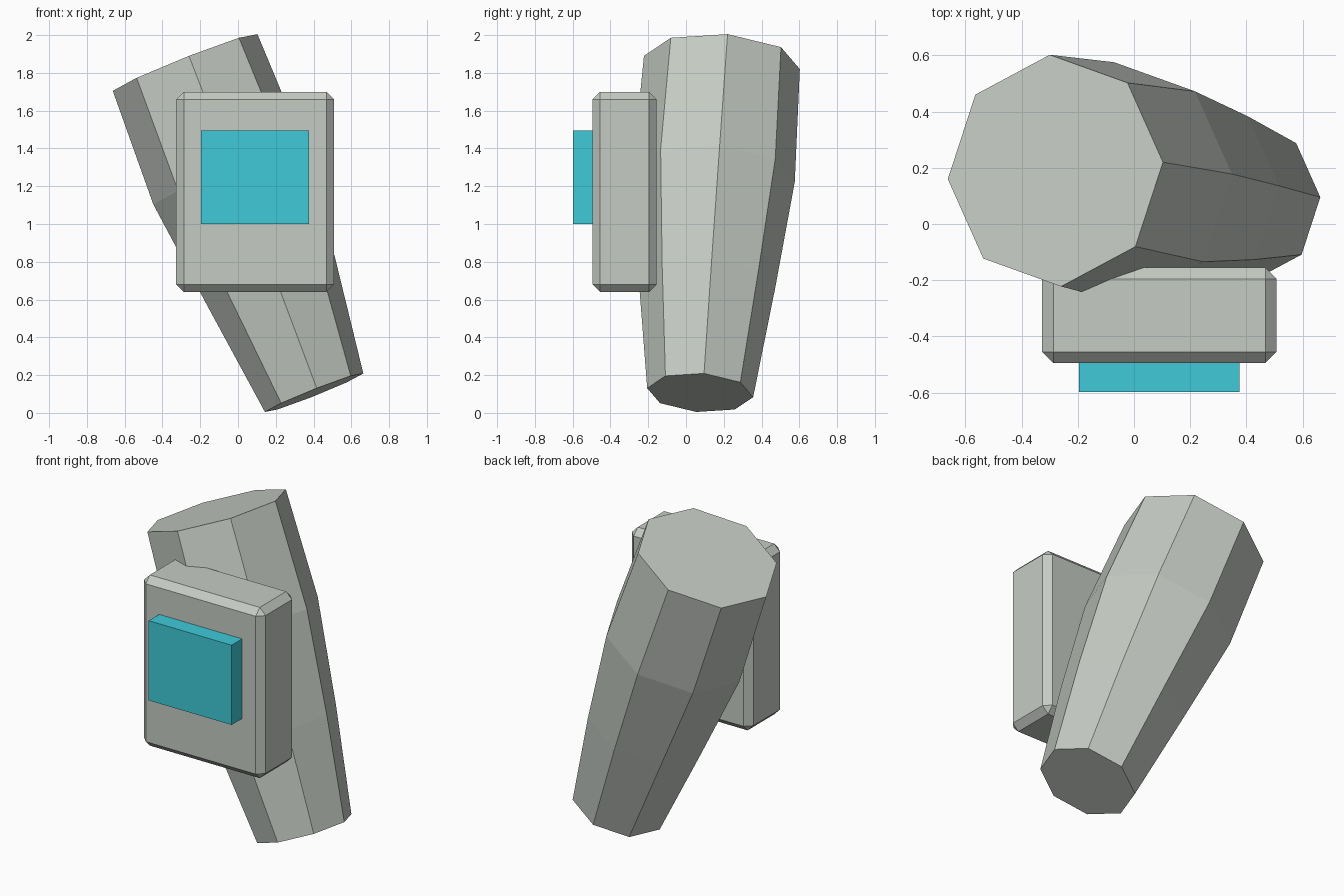
import bpy, bmesh, math
from mathutils import Vector

if "Cube" in bpy.data.objects:
    bpy.data.objects.remove(bpy.data.objects["Cube"])


def material(name, rgb):
    m = bpy.data.materials.new(name)
    m.diffuse_color = (*rgb, 1.0)
    m.use_nodes = True
    m.node_tree.nodes["Principled BSDF"].inputs["Base Color"].default_value = m.diffuse_color
    return m


GREY = material("pale_grey", (0.56, 0.60, 0.55))
TEAL = material("teal", (0.05, 0.59, 0.69))


def finish(name, bm, mat):
    bmesh.ops.recalc_face_normals(bm, faces=bm.faces[:])
    mesh = bpy.data.meshes.new(name)
    bm.to_mesh(mesh)
    bm.free()
    mesh.materials.append(mat)
    obj = bpy.data.objects.new(name, mesh)
    bpy.context.collection.objects.link(obj)
    return obj


def box(name, lo, hi, mat, bevel=0.0):
    lo, hi = Vector(lo), Vector(hi)
    bm = bmesh.new()
    bmesh.ops.create_cube(bm, size=1)
    for v in bm.verts:
        v.co = (lo + hi) / 2 + v.co * (hi - lo)
    if bevel:
        bmesh.ops.bevel(bm, geom=bm.edges[:], offset=bevel, segments=1,
                        affect='EDGES', clamp_overlap=True)
    return finish(name, bm, mat)


# Forearm: tilted eight-sided tapered tube, lofted from four rings
SIDES = 8
FRONT = Vector((0.02, -0.4125, 0.035))   # ring half-axis towards the front
SIDE = Vector((0.383, 0.03, 0.15))       # ring half-axis towards the right
RINGS = [((-0.28, 0.19, 1.855), 1.0),
         ((-0.05, 0.147, 1.26), 1.04),
         ((0.18, 0.11, 0.685), 0.875),
         ((0.403, 0.075, 0.107), 0.68)]

bm = bmesh.new()
loops = []
for centre, scale in RINGS:
    loop = []
    for i in range(SIDES):
        a = math.tau * i / SIDES
        offset = FRONT * math.cos(a) + SIDE * math.sin(a)
        loop.append(bm.verts.new(Vector(centre) + offset * scale))
    loops.append(loop)
for upper, lower in zip(loops, loops[1:]):
    for i in range(SIDES):
        j = (i + 1) % SIDES
        bm.faces.new((upper[i], upper[j], lower[j], lower[i]))
bm.faces.new(loops[0])
bm.faces.new(loops[-1])
finish("forearm", bm, GREY)

# Chamfered housing strapped to the front of the forearm
box("housing", (-0.327, -0.495, 0.64), (0.508, -0.155, 1.70), GREY, bevel=0.04)

# Raised screen on the housing
box("screen", (-0.195, -0.598, 1.0), (0.375, -0.47, 1.495), TEAL)
